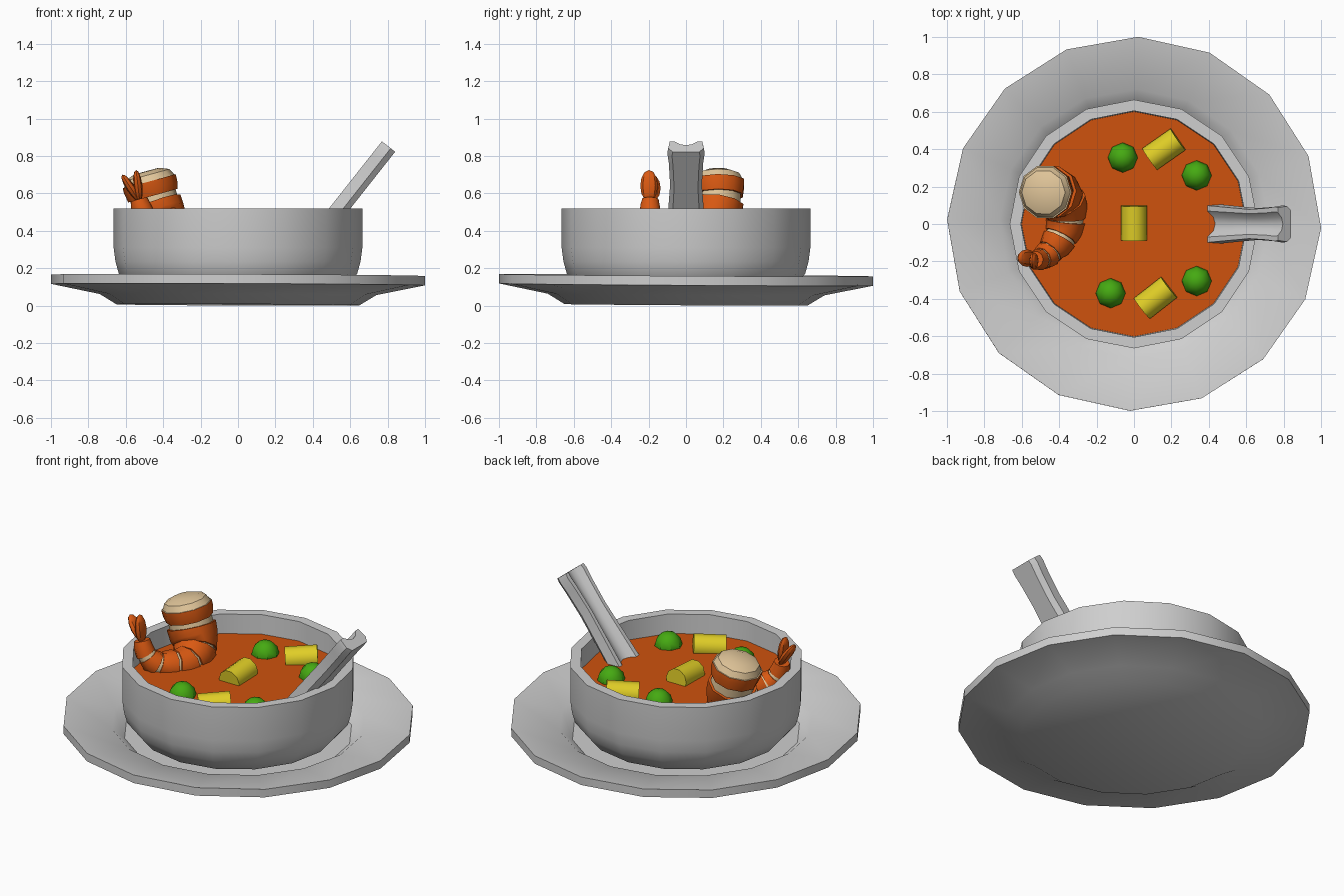
import bpy, bmesh, math
from mathutils import Vector, Matrix

if "Cube" in bpy.data.objects:
    bpy.data.objects.remove(bpy.data.objects["Cube"])


def material(name, rgb):
    m = bpy.data.materials.new(name)
    m.diffuse_color = (*rgb, 1)
    m.use_nodes = True
    m.node_tree.nodes["Principled BSDF"].inputs["Base Color"].default_value = m.diffuse_color
    return m


GREY = material("grey ceramic", (0.62, 0.62, 0.62))
SOUP = material("orange broth", (0.62, 0.085, 0.004))
SHELL = material("shrimp shell", (0.70, 0.10, 0.006))
MEAT = material("shrimp meat", (0.75, 0.56, 0.32))
GREEN = material("pea green", (0.06, 0.40, 0.006))
YELLOW = material("corn yellow", (0.75, 0.62, 0.02))


def finish(name, bm, mats, angle=35):
    bmesh.ops.recalc_face_normals(bm, faces=bm.faces)
    me = bpy.data.meshes.new(name)
    bm.to_mesh(me)
    bm.free()
    for m in mats:
        me.materials.append(m)
    ob = bpy.data.objects.new(name, me)
    bpy.context.collection.objects.link(ob)
    bpy.ops.object.select_all(action='DESELECT')
    ob.select_set(True)
    bpy.context.view_layer.objects.active = ob
    bpy.ops.object.shade_smooth_by_angle(angle=math.radians(angle))
    return ob


def skin(bm, rings, mats=None, caps=True):
    """Bridge consecutive rings of points; optional material per strip."""
    loops = [[bm.verts.new(p) for p in r] for r in rings]
    n = len(loops[0])
    for k, (a, b) in enumerate(zip(loops, loops[1:])):
        for i in range(n):
            f = bm.faces.new((a[i], a[(i + 1) % n], b[(i + 1) % n], b[i]))
            f.material_index = mats[k] if mats else 0
    if caps:
        for k in (0, -1):
            f = bm.faces.new(loops[k])
            f.material_index = mats[k] if mats else 0


def lathe(name, profile, mat, n=16, phase=0.0):
    bm = bmesh.new()
    angles = [math.radians(phase) + 2 * math.pi * i / n for i in range(n)]
    skin(bm, [[(r * math.cos(a), r * math.sin(a), z) for a in angles] for r, z in profile])
    return finish(name, bm, [mat])


# plate with a sunken well, sitting very slightly tilted
plate = lathe("plate", [(0.65, 0), (0.74, 0.055), (1.0, 0.108), (1.0, 0.158),
                        (0.72, 0.118), (0.65, 0.06)], GREY, phase=-1.3)
plate.rotation_euler = (-0.006, 0.004, 0)
plate.location.z = 0.004

# bowl and broth
lathe("bowl", [(0.48, 0.05), (0.57, 0.09), (0.637, 0.17), (0.655, 0.235), (0.665, 0.31),
               (0.665, 0.52), (0.605, 0.52), (0.60, 0.36)], GREY)
lathe("broth", [(0.601, 0.37), (0.601, 0.40)], SOUP)

# spoon handle: channel-shaped section swept up and outwards
section = [(-0.10, 0.015), (-0.075, 0.045), (0.075, 0.045), (0.10, 0.015), (0.092, -0.045),
           (0.065, -0.045), (0.035, -0.02), (0, -0.012), (-0.035, -0.02), (-0.065, -0.045),
           (-0.092, -0.045)]
axis = Vector((0.62, 0, 0.785)).normalized()
back = Vector((axis.z, 0, -axis.x))
top = Vector((0.805, 0, 0.85))
rings = []
for dist, w in ((0.66, 1.1), (0.45, 0.97), (0.25, 0.85), (0.10, 0.92), (0.03, 1.0), (0, 0.95)):
    c = top - axis * dist
    rings.append([c + back * d + Vector((0, s * w, 0)) for s, d in section])
bm = bmesh.new()
skin(bm, rings)
finish("spoon", bm, [GREY])

# peas
for i, (x, y) in enumerate([(-0.06, 0.355), (0.335, 0.26), (0.335, -0.305), (-0.125, -0.37)]):
    bm = bmesh.new()
    bmesh.ops.create_uvsphere(bm, u_segments=8, v_segments=6, radius=0.08,
                              matrix=Matrix.Translation((x, y, 0.40)))
    finish(f"pea_{i + 1}", bm, [GREEN])

# corn pieces
for i, (x, y, ang) in enumerate([(0, 0.005, 90), (0.16, 0.40, 35), (0.115, -0.395, 38)]):
    bm = bmesh.new()
    bmesh.ops.create_cone(bm, cap_ends=True, segments=10, radius1=0.07, radius2=0.07, depth=0.185)
    turn = Matrix.Rotation(math.radians(ang), 4, 'Z') @ Matrix.Rotation(math.radians(86), 4, 'Y')
    bm.transform(Matrix.Translation((x, y, 0.415)) @ turn)
    finish(f"corn_{i + 1}", bm, [YELLOW], 40)

# shrimp body: curved tube of flared shell segments with meat bands between
path = [Vector(p) for p in [(-0.475, 0.17, 0.665), (-0.44, 0.17, 0.54), (-0.385, 0.13, 0.43),
                            (-0.365, 0.02, 0.385), (-0.40, -0.08, 0.40), (-0.455, -0.155, 0.425),
                            (-0.505, -0.19, 0.49), (-0.53, -0.19, 0.57)]]
radii = [0.142, 0.138, 0.125, 0.108, 0.09, 0.072, 0.058, 0.046]


def at(t):
    i = max(0, min(int(t), len(path) - 2))
    p0, p1, p2, p3 = (path[max(0, min(j, len(path) - 1))] for j in range(i - 1, i + 3))
    u = t - i
    pos = p1 + 0.5 * u * ((p2 - p0) + u * ((2 * p0 - 5 * p1 + 4 * p2 - p3)
                                           + u * (3 * p1 - p0 - 3 * p2 + p3)))
    return pos, radii[i] + (radii[i + 1] - radii[i]) * u


def ring(t, scale, push=0.0, n=10):
    c, r = at(t)
    tan = (at(min(t + 0.05, 6.99))[0] - at(max(t - 0.05, 0))[0]).normalized()
    v = tan.cross(Vector((1, 0, 0))).normalized()
    u = v.cross(tan)
    c = c - tan * push
    return [c + (u * math.cos(a) + v * math.sin(a)) * r * scale
            for a in (2 * math.pi * i / n for i in range(n))]


rings = [ring(0, 0.5, 0.055), ring(0, 0.85, 0.035), ring(0, 0.98)]
mats = [1, 1]
for t0, t1 in ((0.0, 0.65), (0.95, 1.95), (2.1, 2.9), (3.05, 3.85), (4.0, 4.85), (5.05, 5.75), (6.0, 6.95)):
    if t0:
        rings.append(ring(t0, 0.92))
        mats += [1]
    rings += [ring(t0, 1.03), ring((t0 + t1) / 2, 1.04), ring(t1, 0.98), ring(t1, 0.9)]
    mats += [0 if t0 else 1, 0, 0, 0]
mats = mats[:len(rings) - 1]
bm = bmesh.new()
skin(bm, rings, mats)
finish("shrimp_body", bm, [SHELL, MEAT], 40)

# shrimp tail fan: two leaf-shaped fins
for i, (tip, y) in enumerate([((-0.62, -0.185, 0.70), -0.18), ((-0.545, -0.195, 0.725), -0.2)]):
    a, b = Vector((-0.525, y, 0.555)), Vector(tip)
    d = b - a
    bm = bmesh.new()
    bmesh.ops.create_uvsphere(bm, u_segments=8, v_segments=6, radius=1)
    tilt = Matrix.Rotation(math.atan2(d.x, d.z), 4, 'Y')
    bm.transform(Matrix.Translation((a + b) / 2) @ tilt
                 @ Matrix.Diagonal((0.024, 0.047, d.length / 2, 1)))
    finish(f"tail_fin_{i + 1}", bm, [SHELL])
